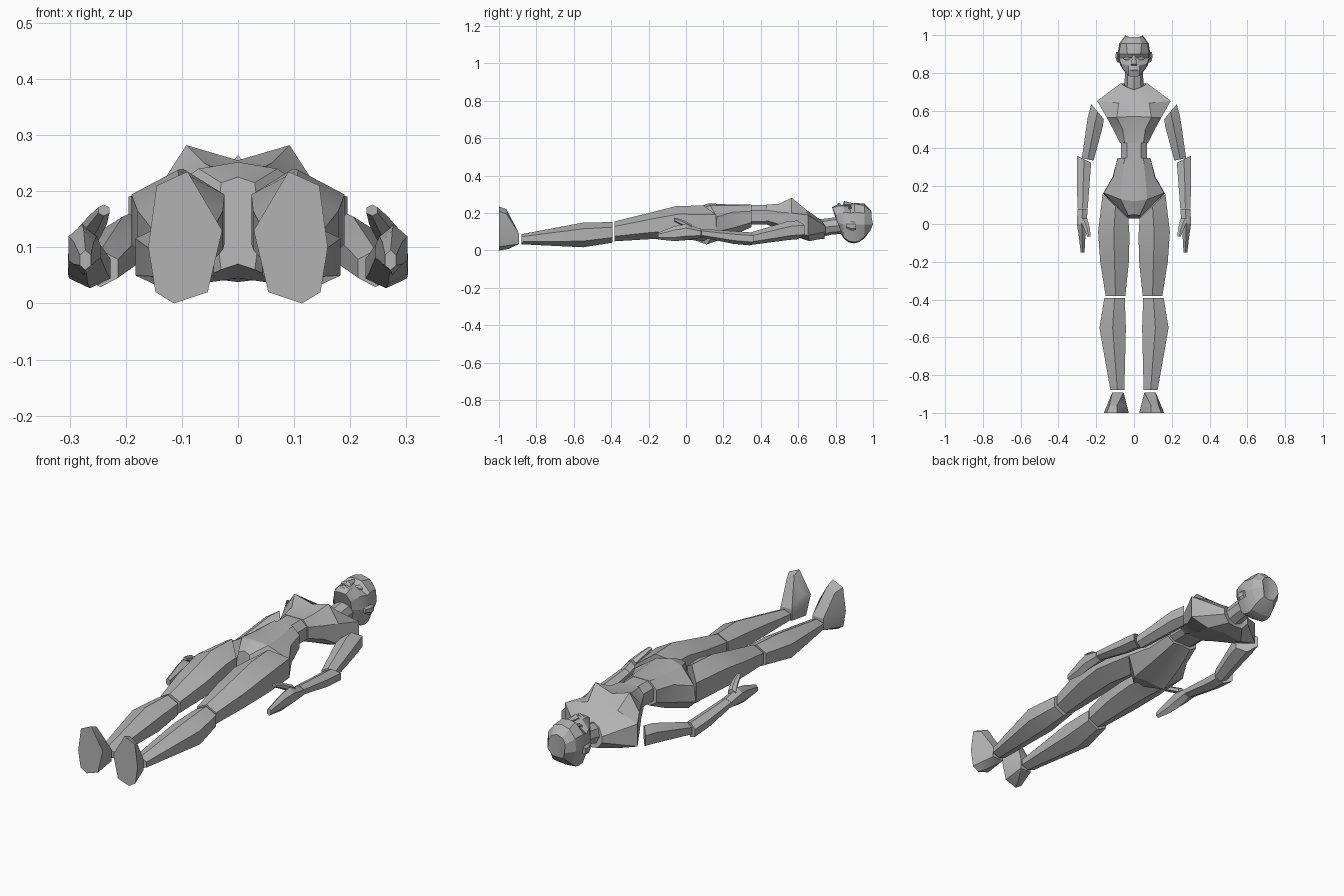
import bpy, bmesh, math

grey = bpy.data.materials.new("mannequin grey")
grey.diffuse_color = (0.45, 0.45, 0.45, 1)


def finish(name, bm, merge=False):
    """Turn a bmesh into an object mirrored across x = 0."""
    bmesh.ops.recalc_face_normals(bm, faces=bm.faces)
    me = bpy.data.meshes.new(name)
    bm.to_mesh(me)
    bm.free()
    me.materials.append(grey)
    ob = bpy.data.objects.new(name, me)
    bpy.context.collection.objects.link(ob)
    mod = ob.modifiers.new("mirror", 'MIRROR')
    mod.use_mirror_merge = merge
    bpy.ops.object.select_all(action='DESELECT')
    ob.select_set(True)
    bpy.context.view_layer.objects.active = ob
    bpy.ops.object.shade_smooth_by_angle(angle=math.radians(22))
    return ob


def loft(name, rings, half=False):
    """Skin point rings; half rings run front centre to back centre."""
    bm = bmesh.new()
    vs = [[bm.verts.new(p) for p in r] for r in rings]
    n = len(vs[0])
    for a, b in zip(vs, vs[1:]):
        for i in range(n - 1 if half else n):
            j = (i + 1) % n
            bm.faces.new((a[i], a[j], b[j], b[i]))
    bm.faces.new(vs[0])
    bm.faces.new(vs[-1][::-1])
    if half:   # orient from a temporary closed centre wall
        wall = bm.faces.new([r[0] for r in vs] + [r[-1] for r in vs[::-1]])
        bmesh.ops.recalc_face_normals(bm, faces=bm.faces)
        bmesh.ops.delete(bm, geom=[wall], context='FACES_ONLY')
    return finish(name, bm, half)


def limb(name, sections, sides=6):
    """Sections: centre x, y, centre z, half width, half height, y slope."""
    rings = []
    for cx, y, cz, hx, hz, s in sections:
        ring = []
        for k in range(sides):
            a = math.tau * (k / sides) + math.pi / 2
            dx = hx * math.cos(a) / math.cos(math.pi / 6)
            ring.append((cx + dx, y + s * dx, cz + hz * math.sin(a)))
        rings.append(ring)
    return loft(name, rings)


def hull(name, pts):
    bm = bmesh.new()
    for p in pts:
        bm.verts.new(p)
    bmesh.ops.convex_hull(bm, input=bm.verts)
    bmesh.ops.dissolve_limit(bm, angle_limit=0.02, verts=bm.verts, edges=bm.edges)
    return finish(name, bm)


# Head: half slices from chin to crown
loft("head", [
    [(0, .78, .232), (.03, .783, .228), (.045, .80, .19), (.045, .81, .15), (.035, .83, .10), (0, .83, .085)],
    [(0, .815, .247), (.03, .815, .238), (.06, .825, .20), (.07, .835, .14), (.05, .845, .07), (0, .845, .062)],
    [(0, .84, .243), (.03, .84, .238), (.07, .85, .205), (.08, .86, .14), (.055, .87, .05), (0, .87, .043)],
    [(0, .88, .243), (.03, .877, .226), (.08, .88, .20), (.085, .89, .14), (.055, .90, .045), (0, .90, .038)],
    [(0, .90, .255), (.035, .90, .25), (.08, .90, .205), (.085, .91, .14), (.055, .925, .05), (0, .925, .045)],
    [(0, .955, .25), (.04, .955, .24), (.072, .955, .20), (.078, .955, .14), (.05, .955, .075), (0, .955, .065)],
    [(0, .99, .215), (.03, .99, .205), (.045, .992, .18), (.045, 1.0, .14), (.03, .985, .105), (0, .98, .10)],
], True)

# Nose wedge, lips, eyes and ears
loft("nose", [
    [(0, .838, .245), (.017, .838, .238), (0, .838, .225)],
    [(0, .846, .264), (.016, .847, .245), (0, .847, .225)],
    [(0, .895, .252), (.007, .895, .246), (0, .895, .225)],
], True)
loft("lips", [
    [(0, .806, .246), (.018, .81, .238), (0, .81, .22)],
    [(0, .816, .254), (.022, .816, .241), (0, .816, .22)],
    [(0, .825, .25), (.016, .824, .241), (0, .824, .22)],
], True)
limb("eye", [(.036, .868, .225, .01, .006, 0), (.037, .876, .227, .02, .008, 0),
             (.037, .884, .23, .012, .006, 0)])
limb("ear", [(.082, .855, .135, .006, .014, 0), (.089, .885, .13, .010, .024, 0),
             (.087, .91, .13, .008, .02, 0)])

# Neck
limb("neck", [(0, .70, .115, .045, .05, 0), (0, .78, .13, .042, .045, 0),
              (0, .85, .135, .042, .045, 0)], 8)

# Chest: collar, shoulders, bust, ribs, lower edge
loft("chest", [
    [(0, .71, .17), (.04, .725, .16), (.07, .745, .13), (.07, .745, .10), (.04, .74, .065), (0, .74, .06)],
    [(0, .64, .22), (.08, .64, .22), (.195, .652, .19), (.195, .652, .08), (.10, .66, .05), (0, .66, .06)],
    [(0, .57, .255), (.092, .565, .282), (.145, .565, .20), (.145, .565, .10), (.08, .58, .075), (0, .58, .09)],
    [(0, .50, .25), (.06, .50, .25), (.11, .50, .205), (.11, .50, .14), (.06, .50, .11), (0, .50, .12)],
    [(0, .43, .245), (.05, .43, .245), (.075, .43, .215), (.075, .43, .16), (.05, .43, .14), (0, .43, .145)],
], True)

# Waist segment
loft("waist", [[(0, y, .243), (.038, y, .243), (.07, y, .215), (.07, y, .155), (.045, y, .138), (0, y, .14)]
               for y in (.44, .34)], True)

# Pelvis: belly, hips, crotch
loft("pelvis", [
    [(0, .35, .245), (.05, .35, .245), (.087, .35, .21), (.087, .35, .15), (.05, .35, .125), (0, .35, .13)],
    [(0, .25, .245), (.06, .25, .24), (.11, .25, .205), (.113, .25, .12), (.07, .25, .08), (0, .25, .09)],
    [(0, .12, .252), (.07, .13, .24), (.16, .165, .18), (.165, .16, .10), (.09, .11, .032), (0, .10, .045)],
    [(0, .05, .225), (.03, .045, .215), (.035, .04, .17), (.035, .04, .10), (.03, .03, .06), (0, .03, .07)],
], True)

# Legs
limb("thigh", [(.098, .095, .145, .068, .095, .95), (.107, -.05, .15, .083, .088, .1),
               (.103, -.20, .13, .076, .07, 0), (.098, -.382, .102, .052, .053, 0)])
limb("shin", [(.103, -.392, .097, .054, .055, 0), (.113, -.55, .083, .07, .066, 0),
              (.088, -.88, .06, .037, .027, 0)])

# Foot: flat sole, toe cap and ankle
sole = [(.09, .235), (.145, .21), (.16, .10), (.147, .02), (.114, 0), (.054, .02), (.043, .10), (.028, .13)]
hull("foot", [(x, -1, z) for x, z in sole]
     + [(x, -.96, z) for x, z in ((.09, .22), (.13, .195), (.045, .14))]
     + [(x, -.892, z) for x in (.055, .115) for z in (.035, .09)]
     + [(.09, -.95, .008)])

# Arms
limb("upper_arm", [(.193, .595, .11, .033, .05, 1.2), (.205, .54, .105, .04, .05, .6),
                   (.245, .342, .062, .031, .033, .2)])
limb("forearm", [(.264, .342, .062, .037, .035, .5), (.268, .25, .07, .035, .034, .2),
                 (.272, .082, .093, .027, .023, 0)])

# Hands: palm on edge, thumb pointing up and inward
limb("hand", [(.272, .08, .092, .027, .024, 0), (.277, .0, .098, .025, .043, 0),
              (.275, -.06, .09, .018, .04, 0), (.272, -.15, .077, .01, .018, 0)])
limb("thumb", [(.268, .03, .122, .02, .018, 0), (.25, -.02, .148, .016, .016, 0),
               (.239, -.065, .166, .01, .01, 0)])
